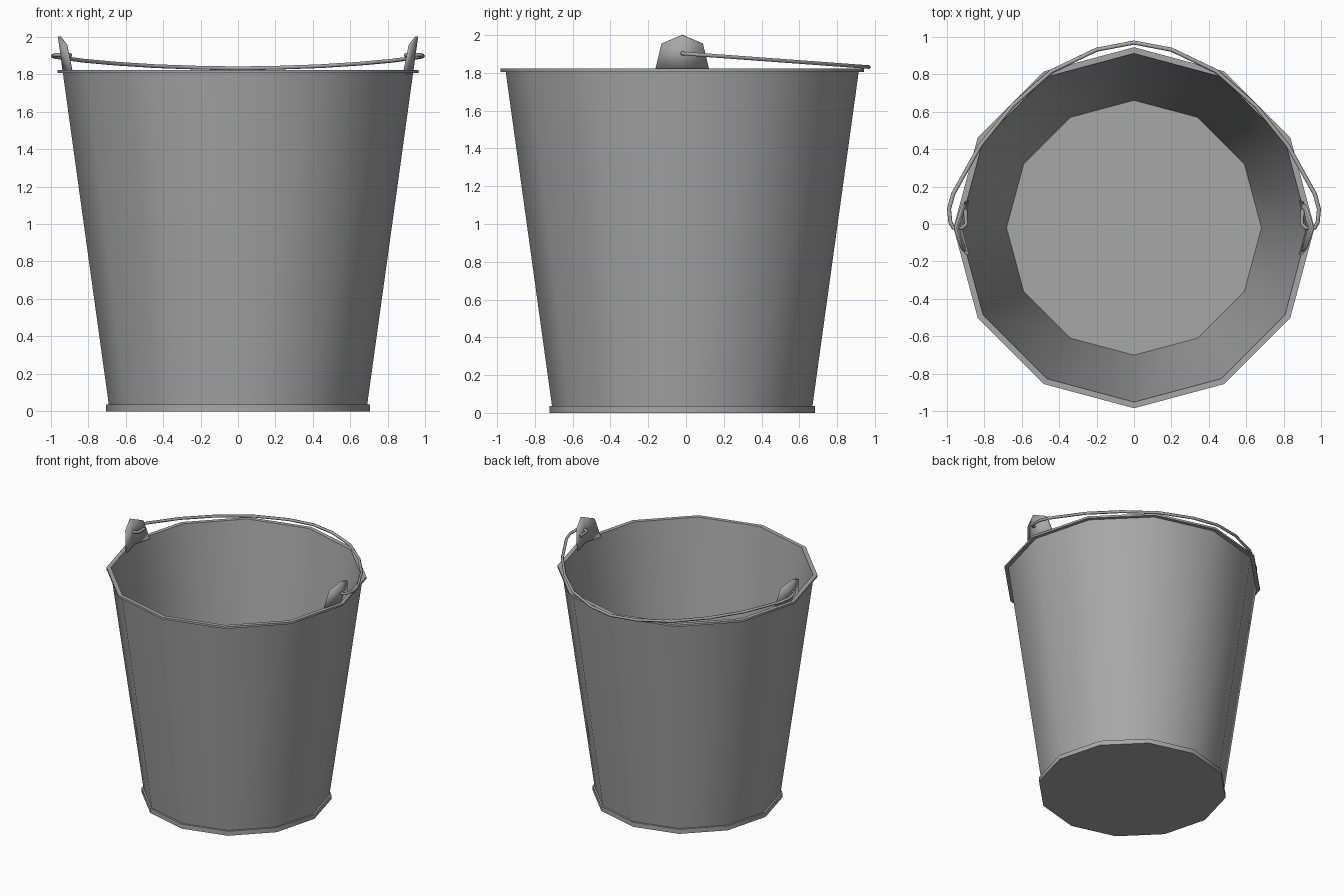
import bpy, bmesh, math

if "Cube" in bpy.data.objects:
    bpy.data.objects.remove(bpy.data.objects["Cube"])

CY = -0.02          # bucket axis in y
SIDES = 12

# Dark grey metal
metal = bpy.data.materials.new("dark_metal")
metal.diffuse_color = (0.39, 0.39, 0.39, 1)
metal.use_nodes = True
metal.node_tree.nodes["Principled BSDF"].inputs["Base Color"].default_value = metal.diffuse_color


def wall_r(z):
    """Outer wall radius of the tapered bucket at height z."""
    return 0.69 + (z - 0.04) * (0.935 - 0.69) / (1.81 - 0.04)


def finish(name, bm):
    me = bpy.data.meshes.new(name)
    bm.to_mesh(me)
    bm.free()
    me.materials.append(metal)
    ob = bpy.data.objects.new(name, me)
    bpy.context.collection.objects.link(ob)
    return ob


def smooth(ob, deg=40):
    bpy.ops.object.select_all(action='DESELECT')
    ob.select_set(True)
    bpy.context.view_layer.objects.active = ob
    bpy.ops.object.shade_smooth_by_angle(angle=math.radians(deg))


# Bucket shell: 12-sided lathe, from underside up the outside and down the inside
profile = [(0.703, 0), (0.703, 0.037), (wall_r(0.037), 0.037), (wall_r(1.806), 1.806),
           (0.963, 1.806), (0.963, 1.822), (0.93, 1.822), (0.68, 0.03)]
bm = bmesh.new()
rings = []
for r, z in profile:
    rings.append([bm.verts.new((r * math.cos(2 * math.pi * i / SIDES),
                                CY + r * math.sin(2 * math.pi * i / SIDES), z))
                  for i in range(SIDES)])
for a, b in zip(rings, rings[1:]):
    for i in range(SIDES):
        j = (i + 1) % SIDES
        bm.faces.new((a[i], a[j], b[j], b[i]))
bm.faces.new(rings[0][::-1])     # underside
bm.faces.new(rings[-1])          # inner floor
bmesh.ops.recalc_face_normals(bm, faces=bm.faces)
smooth(finish("bucket_shell", bm))

# Handle ears: folded plates continuing the wall around its side corner
bm = bmesh.new()


def ear_vert(dy, z):
    x = wall_r(z) - abs(dy) * math.tan(math.radians(15))
    return bm.verts.new((x, CY + dy, z))


low, tip = ear_vert(0, 1.80), ear_vert(0, 2.0)
bm.faces.new((low, ear_vert(0.147, 1.80), ear_vert(0.11, 1.955), tip))
bm.faces.new((ear_vert(-0.147, 1.80), low, tip, ear_vert(-0.11, 1.955)))
ears = finish("handle_ears", bm)
mir = ears.modifiers.new("mirror", 'MIRROR')
mir.use_mirror_merge = False
sol = ears.modifiers.new("thickness", 'SOLIDIFY')
sol.thickness = 0.015
sol.offset = -1
smooth(ears)

# Wire handle: hooked through the ears and lying back on the rim
half = [(0.90, 0.08), (0.895, 0.0), (0.915, -0.02), (0.965, -0.02), (0.98, 0.01),
        (0.987, 0.08), (0.965, 0.16), (0.82, 0.42), (0.65, 0.63), (0.44, 0.815),
        (0.20, 0.93)]
path = half + [(0, 0.968)] + [(-x, y) for x, y in reversed(half)]
cu = bpy.data.curves.new("wire_handle", 'CURVE')
cu.dimensions = '3D'
cu.bevel_depth = 0.011
cu.bevel_resolution = 1
cu.use_fill_caps = True
cu.materials.append(metal)
sp = cu.splines.new('POLY')
sp.points.add(len(path) - 1)
for p, (x, y) in zip(sp.points, path):
    p.co = (x, y, 1.903 - 0.073 * (y - CY), 1)
sp.use_smooth = True
handle = bpy.data.objects.new("wire_handle", cu)
bpy.context.collection.objects.link(handle)
